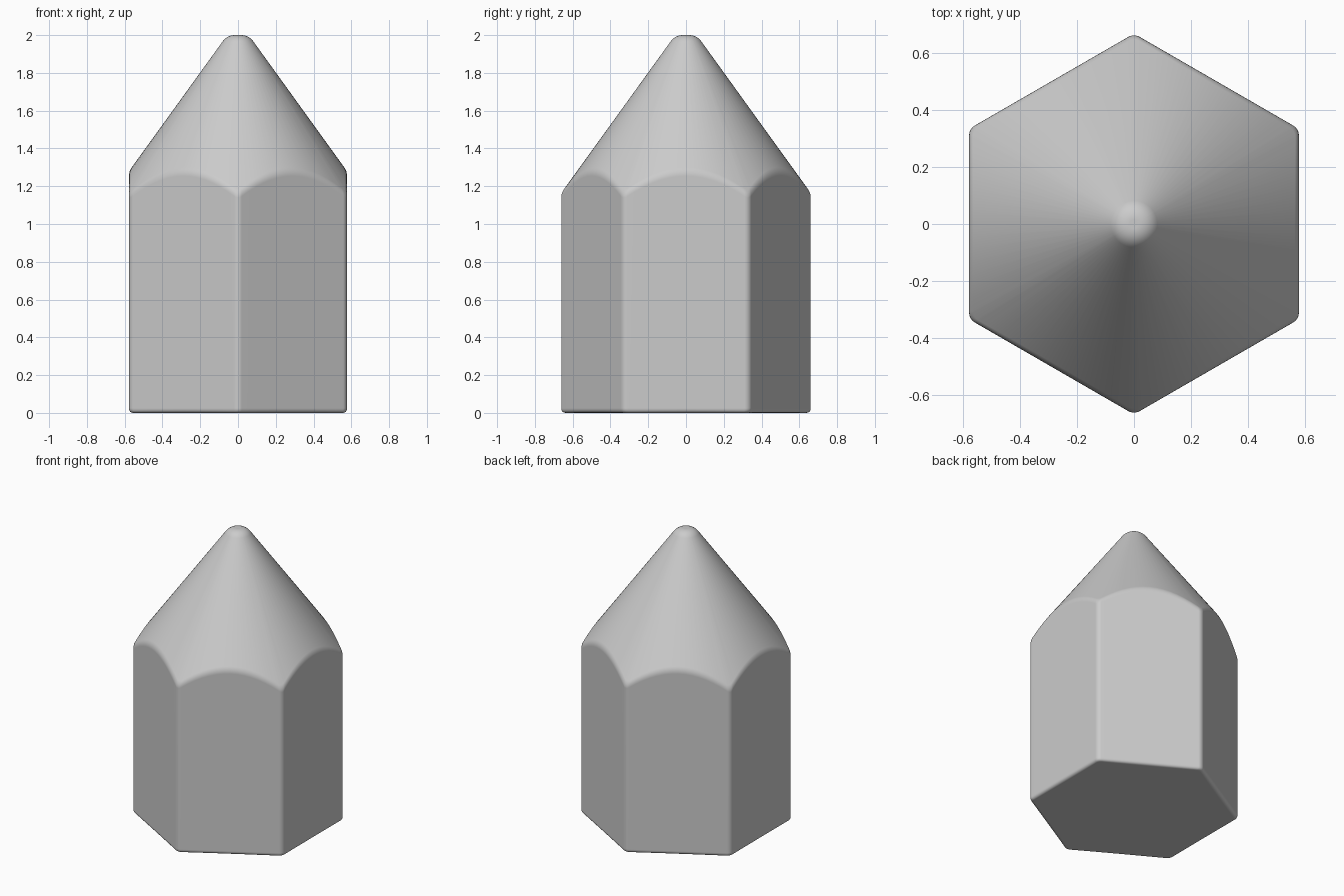
import bpy, bmesh
from math import sin, cos, pi, atan, hypot, radians

if "Cube" in bpy.data.objects:
    bpy.data.objects.remove(bpy.data.objects["Cube"])

APOTHEM, CORNER_R, SOFT = 0.577, 0.04, 0.025
SLOPE, APEX = 1.385, 2.079          # cone surface: z = APEX - SLOPE * r
TOP, TIP_SOFT = 2.0, 0.042


def round_corner(before, corner, after, width, steps=5):
    """Rounded replacement for one profile corner."""
    def toward(p):
        d = hypot(p[0] - corner[0], p[1] - corner[1])
        return [c + (q - c) * width / d for c, q in zip(corner, p)]
    a, b = toward(before), toward(after)
    ts = [i / (steps - 1) for i in range(steps)]
    return [tuple((1 - t) ** 2 * p + 2 * t * (1 - t) * c + t * t * q
                  for p, c, q in zip(a, corner, b)) for t in ts]


# Hexagon outline with softened corners, points on +y and -y
outline = []
half = (APOTHEM - CORNER_R) / cos(pi / 6)
for k in range(6):
    mid = pi / 2 + k * pi / 3
    arc = []
    for i in range(7):
        a = mid + (i / 6 - 0.5) * pi / 3
        arc.append((half * cos(mid) + CORNER_R * cos(a),
                    half * sin(mid) + CORNER_R * sin(a)))
    outline += arc
    # subdivide the flat side up to the next corner
    nxt = mid + pi / 3
    x0, y0 = arc[-1]
    a = mid + pi / 6
    x1 = half * cos(nxt) + CORNER_R * cos(a)
    y1 = half * sin(nxt) + CORNER_R * sin(a)
    outline += [(x0 + (x1 - x0) * i / 14, y0 + (y1 - y0) * i / 14)
                for i in range(1, 14)]

# Hexagonal shaft sharpened to a cone: one profile per outline point
bm = bmesh.new()
columns = []
for x, y in outline:
    r = hypot(x, y)
    base, shoulder = (r, 0), (r, APEX - SLOPE * r)
    tip = ((APEX - TOP) / SLOPE, TOP)
    profile = (round_corner((0, 0), base, shoulder, SOFT)
               + round_corner(base, shoulder, tip, SOFT)
               + round_corner(shoulder, tip, (0, TOP), TIP_SOFT, 7))
    columns.append([bm.verts.new((x / r * p, y / r * p, z)) for p, z in profile])
for c, d in zip(columns, columns[1:] + columns[:1]):
    for i in range(len(c) - 1):
        bm.faces.new((c[i], d[i], d[i + 1], c[i + 1]))
bm.faces.new([c[0] for c in reversed(columns)])
bm.faces.new([c[-1] for c in columns])
bmesh.ops.recalc_face_normals(bm, faces=bm.faces)

mesh = bpy.data.meshes.new("pencil_tip")
bm.to_mesh(mesh)
bm.free()
obj = bpy.data.objects.new("pencil_tip", mesh)
bpy.context.collection.objects.link(obj)
bpy.context.view_layer.objects.active = obj
obj.select_set(True)
bpy.ops.object.shade_smooth_by_angle(angle=radians(35))
obj.modifiers.new("flat_side_shading", 'WEIGHTED_NORMAL').keep_sharp = True
